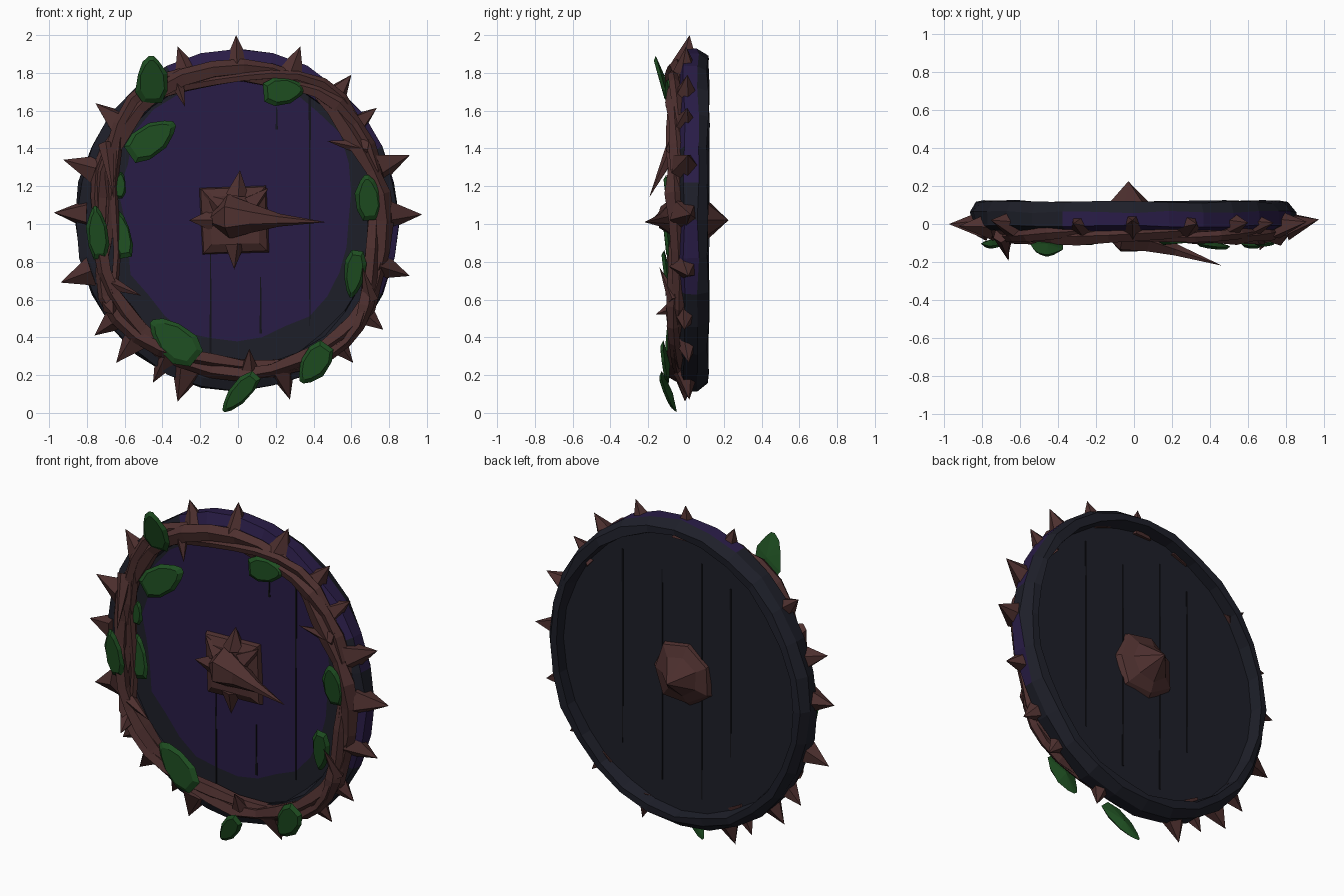
import bpy, bmesh, math, random
from mathutils import Vector

if "Cube" in bpy.data.objects:
    bpy.data.objects.remove(bpy.data.objects["Cube"])

random.seed(4)


def material(name, rgb):
    m = bpy.data.materials.new(name)
    m.diffuse_color = (*rgb, 1)
    m.use_nodes = True
    m.node_tree.nodes["Principled BSDF"].inputs["Base Color"].default_value = m.diffuse_color
    return m


PURPLE = material("purple paint", (0.022, 0.0115, 0.062))
DARK = material("dark wood", (0.0125, 0.0135, 0.022))
BLACK = material("groove black", (0.006, 0.006, 0.009))
BROWN = material("thorn brown", (0.075, 0.029, 0.028))
GREEN = material("leaf green", (0.013, 0.076, 0.015))


def finish(name, bm, *mats):
    bmesh.ops.recalc_face_normals(bm, faces=bm.faces)
    me = bpy.data.meshes.new(name)
    bm.to_mesh(me)
    bm.free()
    for m in mats:
        me.materials.append(m)
    ob = bpy.data.objects.new(name, me)
    bpy.context.collection.objects.link(ob)
    return ob


def tube(name, pts, radii, sides, mat, closed=False, wobble=0.0, spin=0.0):
    """Sweep a polygon along a path; radius 0 makes a pointed end."""
    bm = bmesh.new()
    pts = [Vector(p) for p in pts]
    n = len(pts)
    rings = []
    for i, p in enumerate(pts):
        a = pts[(i - 1) % n] if closed or i > 0 else p
        b = pts[(i + 1) % n] if closed or i < n - 1 else p
        d = (b - a).normalized()
        u = d.cross(Vector((0, 1, 0)))
        u = u.normalized() if u.length > 0.15 else Vector((1, 0, 0))
        v = d.cross(u)
        if radii[i] == 0:
            rings.append([bm.verts.new(p)])
            continue
        ring = []
        for k in range(sides):
            t = 2 * math.pi * k / sides + spin
            r = radii[i] * (1 + random.uniform(-wobble, wobble))
            ring.append(bm.verts.new(p + r * (u * math.cos(t) + v * math.sin(t))))
        rings.append(ring)
    for i in range(n if closed else n - 1):
        a, b = rings[i], rings[(i + 1) % n]
        for k in range(sides):
            q = [a[k % len(a)], a[(k + 1) % len(a)], b[(k + 1) % len(b)], b[k % len(b)]]
            bm.faces.new(list(dict.fromkeys(q)))
    if not closed:
        for ring in (rings[0], rings[-1]):
            if len(ring) > 2:
                bm.faces.new(ring)
    return finish(name, bm, mat)


def thorn(name, base, tip, r, sides=5):
    tube(name, [base, tip], [r, 0], sides, BROWN, wobble=0.12, spin=random.random())


# Shield disc: a chipped lathe, painted sunken front, raised rim, deeply recessed back
FRONT, BACK = 0.002, 0.05
N, CX, CZ = 28, -0.005, 1.02
profile = [(0.73, FRONT), (0.855, FRONT), (0.865, -0.03), (0.94, -0.032), (0.995, -0.008),
           (1.0, 0.065), (0.96, 0.116), (0.915, 0.121), (0.90, BACK)]
bm = bmesh.new()
rings = []
for j, (f, y) in enumerate(profile):
    ring = []
    for i in range(N):
        t = 2 * math.pi * i / N
        r = f + random.uniform(-0.01, 0.01)
        if j == 0:
            r = min(0.835, 0.715 + 0.14 * max(0, math.sin(t)) + random.uniform(-0.03, 0.025))
        dy = random.uniform(-0.008, 0.005) if 3 <= j <= 7 else 0
        ring.append(bm.verts.new((CX + 0.855 * r * math.cos(t), y + dy, CZ + 0.905 * r * math.sin(t))))
    rings.append(ring)
bm.faces.new(rings[0]).material_index = 0
bm.faces.new(rings[-1]).material_index = 1
for j in range(len(rings) - 1):
    for i in range(N):
        k = (i + 1) % N
        f = bm.faces.new((rings[j][i], rings[j][k], rings[j + 1][k], rings[j + 1][i]))
        deg = 360 * (i + 0.5) / N
        deg = deg - 360 if deg > 180 else deg
        painted = (2 <= j <= 4) and -20 < deg < 112 and (deg > 45 or random.random() < 0.75)
        f.material_index = 0 if painted else 1
finish("shield_disc", bm, PURPLE, DARK)


# Plank seams, front and back, as thin dark plates tapering at one end
def seam(name, x, z0, z1, y, w):
    bm = bmesh.new()
    vs = [bm.verts.new((x + a * w, y + b * 0.003, z))
          for z, s in ((z0, 1), (z1, 0.4)) for a, b in ((-s, -1), (s, -1), (s, 1), (-s, 1))]
    for q in ((0, 1, 2, 3), (4, 5, 6, 7), (0, 1, 5, 4), (1, 2, 6, 5), (2, 3, 7, 6), (3, 0, 4, 7)):
        bm.faces.new([vs[i] for i in q])
    finish(name, bm, BLACK)


for x, z0, z1 in ((-0.145, 0.29, 0.87), (0.38, 1.75, 0.46), (0.12, 0.42, 0.72), (0.205, 1.5, 1.62)):
    seam("front_seam", x, z0, z1, FRONT - 0.001, 0.006)
for x, z0, z1 in ((0.38, 1.65, 0.5), (0.12, 0.35, 1.6), (-0.14, 0.3, 1.7), (-0.33, 1.6, 0.6)):
    seam("back_seam", x, z0, z1, BACK + 0.001, 0.005)

# Vine ring: strands twisted around one closed path
path = [(0.03, 1.80), (0.43, 1.71), (0.66, 1.40), (0.745, 1.02), (0.69, 0.56), (0.46, 0.34),
        (0.02, 0.235), (-0.42, 0.33), (-0.675, 0.63), (-0.70, 1.0), (-0.68, 1.4), (-0.43, 1.72)]
P = [Vector((x, -0.05, z)) for x, z in path]


def on_path(s):
    i, t = int(s) % 12, s % 1
    a, b, c, d = (P[(i + k - 1) % 12] for k in range(4))
    return 0.5 * (2 * b + (c - a) * t + (2 * a - 5 * b + 4 * c - d) * t * t + (3 * b - a - 3 * c + d) * t ** 3)


STEPS = 36
for name, twists, phase, amp, rad in (("vine_a", 4, 0.0, 0.030, 0.044), ("vine_b", 4, 2.2, 0.034, 0.038),
                                      ("vine_c", 3, 4.2, 0.045, 0.026)):
    pts = []
    for i in range(STEPS):
        p = on_path(12 * i / STEPS)
        out = (p - Vector((0.03, -0.05, 1.02))).normalized()
        a = 2 * math.pi * twists * i / STEPS + phase
        pts.append(p + out * amp * math.cos(a) + Vector((0, amp * 0.5 * math.sin(a), 0)))
    radii = [rad * random.uniform(0.75, 1.2) for _ in pts]
    tube(name, pts, radii, 5, BROWN, closed=True, wobble=0.12)
# Loose side strand on the left
tube("vine_side_strand", [(-0.50, -0.05, 1.70), (-0.63, -0.06, 1.48), (-0.66, -0.06, 1.2),
                          (-0.64, -0.05, 0.85), (-0.66, -0.05, 0.6)],
     [0.02, 0.03, 0.022, 0.02, 0.02], 5, BROWN, wobble=0.15)

# Outer thorns: tips around the rim
tips = [(-0.01, 2.0), (-0.32, 1.94), (-0.755, 1.64), (-0.925, 1.34), (-0.975, 1.06), (-0.94, 0.69),
        (-0.76, 0.41), (-0.645, 0.265), (-0.45, 0.16), (-0.32, 0.06), (0.275, 0.07), (0.61, 0.265),
        (0.77, 0.44), (0.91, 0.725), (0.975, 1.05), (0.91, 1.365), (0.735, 1.615), (0.6, 1.79), (0.33, 1.94)]
for x, z in tips:
    d = (Vector((0, 0, 1.02)) - Vector((x, 0, z))).normalized()
    base = Vector((x, -0.005, z)) + d * 0.175
    thorn("rim_thorn", base, (x, random.uniform(-0.015, 0.025), z), 0.083)

# Inner thorns growing from the vine
for base, tip, r in (((0.68, -0.06, 1.40), (0.47, -0.10, 1.44), 0.05),
                     ((-0.33, -0.06, 1.76), (-0.28, -0.11, 1.62), 0.045),
                     ((0.06, -0.06, 0.24), (0.06, -0.12, 0.34), 0.045),
                     ((-0.66, -0.06, 0.68), (-0.51, -0.11, 0.62), 0.04),
                     ((-0.70, -0.06, 1.42), (-0.66, -0.195, 1.14), 0.045),
                     ((-0.68, -0.06, 0.56), (-0.66, -0.16, 0.52), 0.045),
                     ((0.70, -0.06, 0.60), (0.66, -0.14, 0.77), 0.04)):
    thorn("vine_thorn", base, tip, r)

# Centre boss: chunky square plate with edge spikes and a long bent thorn
tube("front_boss", [(-0.02, 0.03, 1.02), (-0.02, -0.025, 1.02), (-0.02, -0.05, 1.02)],
     [0.255, 0.245, 0.18], 4, BROWN, wobble=0.05, spin=math.pi / 4 + 0.04)
for x, z in ((0.01, 1.285), (-0.02, 0.76), (-0.26, 1.02), (0.16, 1.19), (-0.19, 1.18)):
    c = Vector((-0.02, -0.01, 1.02))
    tip = Vector((x, -0.035, z))
    thorn("boss_spike", tip.lerp(c, 0.5), tip, 0.06)
tube("boss_long_thorn", [(-0.14, -0.04, 1.02), (-0.05, -0.045, 1.04), (0.08, -0.09, 1.03),
                         (0.22, -0.135, 1.02), (0.465, -0.22, 1.01)],
     [0.03, 0.11, 0.07, 0.035, 0], 6, BROWN, wobble=0.1)
# Back boss with a stubby cone
tube("back_boss", [(-0.02, 0.03, 1.02), (-0.02, 0.075, 1.02), (-0.025, 0.105, 1.02), (-0.03, 0.225, 1.02)],
     [0.20, 0.175, 0.115, 0], 7, BROWN, wobble=0.1)


# Leaves: faceted shapes with a raised front; angle in degrees points to the tip
def leaf(x, y, z, length, width, angle, lean):
    bm = bmesh.new()
    a = math.radians(angle)
    d, s = Vector((math.cos(a), 0, math.sin(a))), Vector((-math.sin(a), 0, math.cos(a)))
    half = [(-0.5, 0.28), (-0.25, 0.49), (0.12, 0.46), (0.38, 0.25), (0.5, 0.07)]
    outline = half + [(u, -w) for u, w in reversed(half)]

    def at(u, w, dy):
        return bm.verts.new(Vector((x, y + dy + u * lean, z)) + d * u * length + s * w * width)
    edge = [at(u, w * random.uniform(0.85, 1.1), 0) for u, w in outline]
    front = [at(u * 0.8, w * 0.72, -0.017) for u, w in outline]
    back = at(0, 0, 0.02)
    n = len(edge)
    bm.faces.new(front)
    for i in range(n):
        k = (i + 1) % n
        bm.faces.new((edge[i], edge[k], front[k], front[i]))
        bm.faces.new((edge[i], edge[k], back))
    finish("leaf", bm, GREEN)


for spec in ((-0.455, -0.125, 1.765, 0.25, 0.18, 92, -0.07), (-0.455, -0.055, 1.45, 0.29, 0.19, 35, 0.03),
             (-0.625, -0.05, 1.205, 0.14, 0.07, 85, 0.0), (-0.745, -0.10, 0.955, 0.28, 0.12, 95, -0.03),
             (-0.615, -0.045, 0.945, 0.25, 0.11, 100, 0.02), (-0.34, -0.085, 0.385, 0.31, 0.20, 140, 0.02),
             (0.01, -0.09, 0.105, 0.26, 0.11, 228, 0.08), (0.405, -0.105, 0.26, 0.24, 0.16, 235, 0.03),
             (0.245, -0.085, 1.705, 0.22, 0.16, 5, 0.02), (0.69, -0.09, 1.14, 0.24, 0.14, 95, -0.03),
             (0.615, -0.10, 0.735, 0.25, 0.11, 262, 0.03)):
    leaf(*spec)
